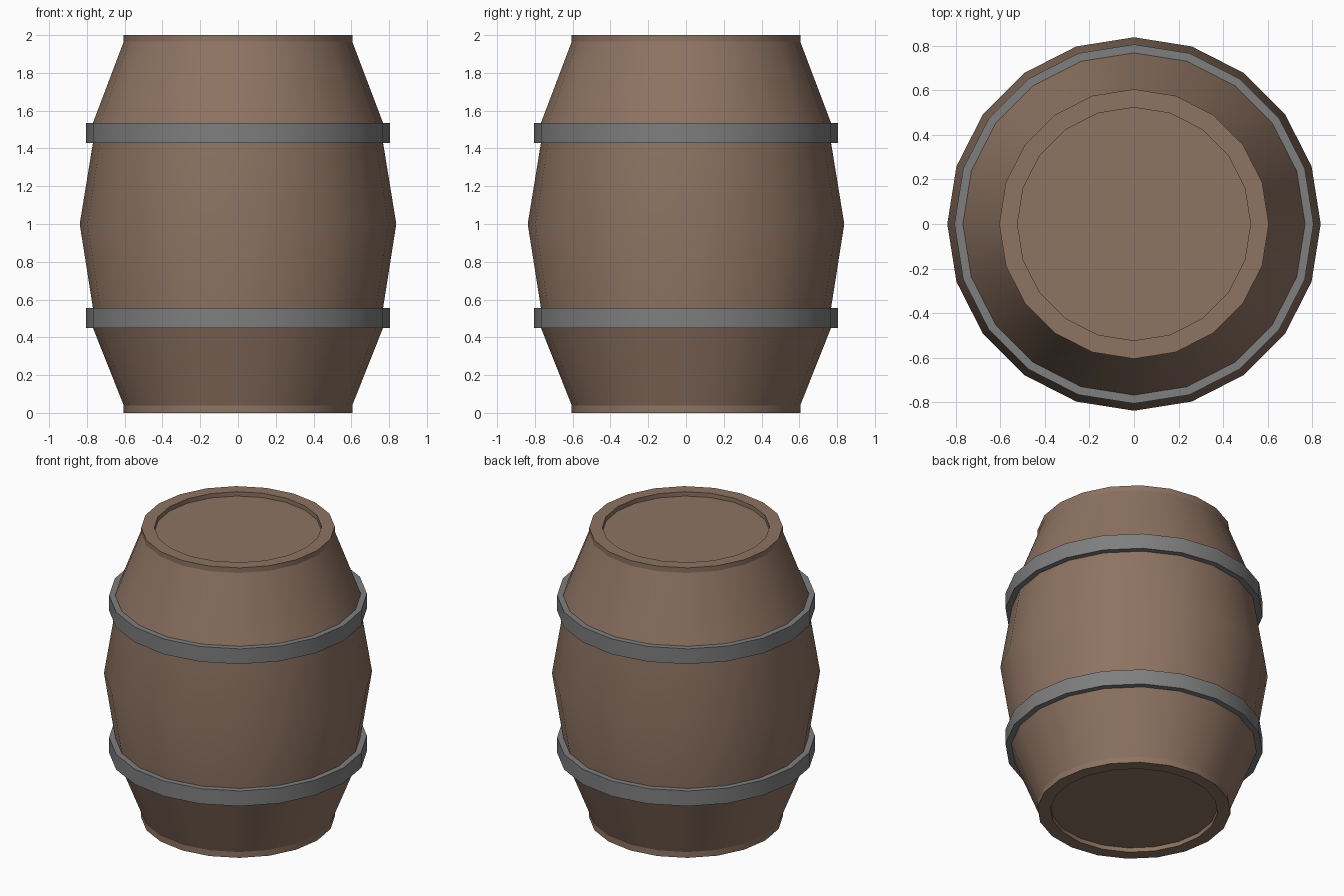
import bpy, bmesh, math

if "Cube" in bpy.data.objects:
    bpy.data.objects.remove(bpy.data.objects["Cube"])

SIDES = 20


def material(name, rgb):
    m = bpy.data.materials.new(name)
    m.diffuse_color = (*rgb, 1)
    m.use_nodes = True
    m.node_tree.nodes["Principled BSDF"].inputs["Base Color"].default_value = m.diffuse_color
    return m


wood = material("brown_wood", (0.27, 0.172, 0.122))
iron = material("grey_iron", (0.21, 0.21, 0.21))


def lathe(name, profile, mat, caps=False):
    """Revolve (radius, z) points, listed bottom to top, about z."""
    bm = bmesh.new()
    rings = []
    for r, z in profile:
        rings.append([bm.verts.new((r * math.cos(2 * math.pi * i / SIDES),
                                    r * math.sin(2 * math.pi * i / SIDES), z))
                      for i in range(SIDES)])
    for a, b in zip(rings, rings[1:]):
        for i in range(SIDES):
            j = (i + 1) % SIDES
            bm.faces.new((a[i], a[j], b[j], b[i]))
    if caps:
        bm.faces.new(rings[0][::-1])
        bm.faces.new(rings[-1])
    me = bpy.data.meshes.new(name)
    bm.to_mesh(me)
    bm.free()
    me.materials.append(mat)
    ob = bpy.data.objects.new(name, me)
    bpy.context.collection.objects.link(ob)
    bpy.ops.object.select_all(action='DESELECT')
    ob.select_set(True)
    bpy.context.view_layer.objects.active = ob
    bpy.ops.object.shade_smooth_by_angle(angle=math.radians(20))
    return ob


# Wooden body with slightly recessed ends
lower = [(0.523, 0.03), (0.523, 0.0), (0.605, 0.0), (0.605, 0.04),
         (0.768, 0.45), (0.768, 0.555)]
upper = [(0.768, 1.43), (0.768, 1.535), (0.605, 1.965), (0.605, 2.0),
         (0.523, 2.0), (0.523, 1.97)]
lathe("barrel_body", lower + [(0.838, 1.0)] + upper, wood, caps=True)

# Iron hoops
for name, z in (("lower_hoop", 0.45), ("upper_hoop", 1.43)):
    lathe(name, [(0.768, z), (0.806, z), (0.806, z + 0.105), (0.768, z + 0.105)], iron)
